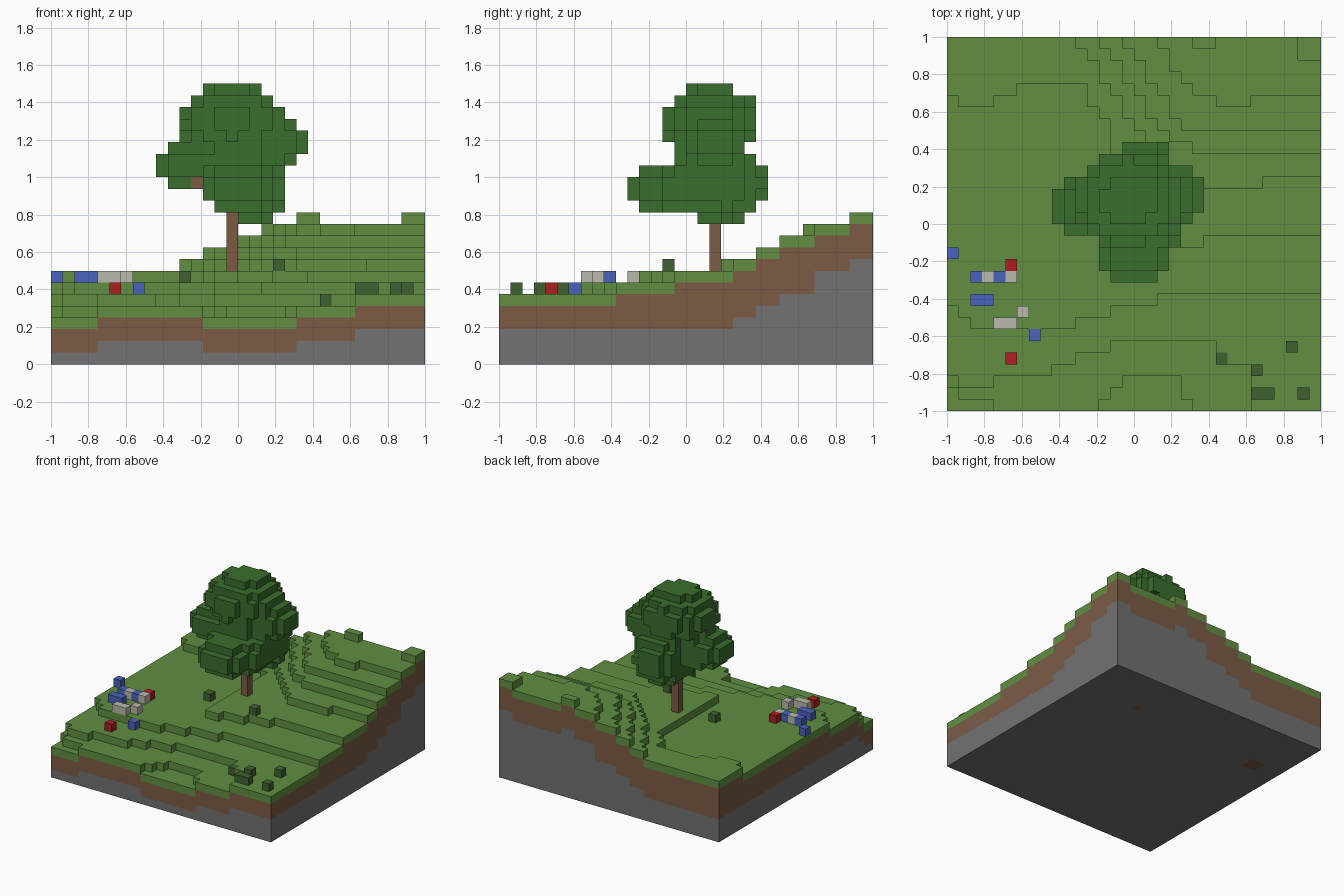
import bpy
import bmesh
from math import floor
from mathutils import Vector

if "Cube" in bpy.data.objects:
    bpy.data.objects.remove(bpy.data.objects["Cube"])

V = 1 / 16  # edge of one block
N = 32      # blocks per side


def material(name, r, g, b):
    m = bpy.data.materials.new(name)
    m.use_nodes = True
    m.diffuse_color = (r, g, b, 1)
    m.node_tree.nodes["Principled BSDF"].inputs["Base Color"].default_value = (r, g, b, 1)
    return m


grass = material("grass green", .119, .275, .054)
leaf = material("leaf green", .042, .156, .026)
earth = material("earth brown", .2, .105, .06)
stone = material("stone grey", .17, .168, .17)
white = material("petal white", .497, .49, .423)
blue = material("petal blue", .07, .125, .51)
red = material("petal red", .429, .013, .014)
bush = material("bush green", .051, .12, .03)

blocks = {}  # cell -> part name


def cell(x, y, z=0):
    return floor((x + 1) / V), floor((y + 1) / V), floor(z / V)


def centre(i, j, k=0):
    return Vector(((i + .5) * V - 1, (j + .5) * V - 1, (k + .5) * V))


# Terrain steps: each line lifts the ground behind it by one block
steps = [
    [(-1, -.88), (-.9, -.93), (-.75, -.94), (-.74, -1), (-.2, -1), (-.18, -.94),
     (-.1, -.85), (0, -.81), (.2, -.81), (.3, -.94), (.32, -1)],
    [(-1, -.81), (-.9, -.87), (-.65, -.82), (-.45, -.8), (-.3, -.7), (-.06, -.63),
     (.44, -.63), (.45, -.69), (.6, -.75), (.63, -1)],
    [(-1, -.44), (-.9, -.52), (-.8, -.56), (-.4, -.56), (-.06, -.45), (.3, -.375), (1, -.375)],
    [(-1, .75), (-.9, .64), (-.75, .64), (-.6, .75), (-.3, .75), (-.15, .53), (-.12, -.25),
     (.25, -.13), (.5, -.06), (1, -.06)],
    [(-.32, 2), (-.31, 1), (-.15, .75), (0, .5), (.2, .35), (.37, .19), (1, .25)],
    [(-.2, 2), (-.19, 1), (0, .7), (.2, .43), (.5, .375), (1, .375)],
    [(-.07, 2), (-.06, 1), (.12, .7), (.3, .5), (1, .5)],
    [(.11, 2), (.12, 1), (.2, .8), (.4, .66), (.62, .63), (.7, .69), (1, .69)],
    [(.86, 2), (.875, .875), (1, .875)],
]


def line_y(line, x):
    if x <= line[0][0]:
        return line[0][1]
    for (x0, y0), (x1, y1) in zip(line, line[1:]):
        if x <= x1:
            return y0 + (y1 - y0) * (x - x0) / (x1 - x0)
    return line[-1][1]


def height(i, j):
    p = centre(i, j)
    return 4 + sum(p.y > line_y(s, p.x) for s in steps)


# Ground: grass on earth on stone
stone_top = dict(zip(range(4, 14), (1, 2, 3, 3, 3, 4, 5, 6, 8, 9)))
ground = {(i, j): height(i, j) for i in range(N) for j in range(N)}
for i in (21, 22):
    ground[i, N - 1] = 13
for (i, j), h in ground.items():
    for k in range(h):
        blocks[i, j, k] = ("grass" if k == h - 1 else
                           "earth" if k >= stone_top[h] else "bedrock")

# Earth pockets reaching the underside
for x, y in ((-.78, .47), (-.72, .47), (-.78, .53), (-.72, .53), (.47, .59)):
    i, j, _ = cell(x, y)
    for k in range(3):
        blocks[i, j, k] = "earth"

# Leaf crown from rounded clumps: centre, radii
clumps = [
    ((-.03, .13, 1.3), (.28, .25, .205)),
    ((.16, .15, 1.18), (.21, .18, .16)),
    ((-.22, .1, 1.06), (.22, .17, .14)),
    ((-.0, -.1, .94), (.2, .215, .15)),
    ((.12, -.02, .95), (.15, .14, .14)),
    ((.05, .2, .97), (.21, .24, .22)),
    ((0, .12, 1.12), (.2, .2, .2)),
]
for i in range(N):
    for j in range(N):
        for k in range(11, 25):
            p = centre(i, j, k)
            for c, r in clumps:
                if sum(((p[a] - c[a]) / r[a]) ** 2 for a in range(3)) < 1:
                    blocks[i, j, k] = "tree_crown"

# Trunk with one side branch
ti, tj, _ = cell(-.03, .16)
for k in range(ground[ti, tj], 20):
    blocks[ti, tj, k] = "trunk"
bi, bj, bk = cell(-.22, .03, .97)
for i in range(bi, ti):
    blocks[i, bj, bk] = "branch"
for j in range(bj):
    blocks.pop((bi, j, bk), None)

# Flowers and bushes standing on the ground
plants = {
    "white_flowers": [(-.78, -.28), (-.66, -.28), (-.6, -.47), (-.72, -.53), (-.66, -.53)],
    "blue_flowers": [(-.97, -.16), (-.84, -.28), (-.72, -.28), (-.84, -.41), (-.78, -.41),
                     (-.53, -.59)],
    "red_flowers": [(-.66, -.22), (-.66, -.72)],
    "bushes": [(.47, -.72), (.66, -.78), (.84, -.66), (.66, -.91), (.72, -.91), (.91, -.91),
               (.22, -.09), (-.28, .03)],
}
for name, spots in plants.items():
    for x, y in spots:
        i, j, _ = cell(x, y)
        blocks[i, j, ground[i, j]] = name


def build(name, mat):
    """Mesh the exposed block faces of one part."""
    bm = bmesh.new()
    for c in [c for c, part in blocks.items() if part == name]:
        for axis in range(3):
            for sign in (-1, 1):
                n = list(c)
                n[axis] += sign
                if tuple(n) in blocks:
                    continue
                d = Vector((0, 0, 0))
                d[axis] = sign
                u = Vector((0, 0, 0))
                u[(axis + 1) % 3] = 1
                w = d.cross(u)
                mid = centre(*c) + d * V / 2
                bm.faces.new([bm.verts.new(mid + (u * a + w * b) * V / 2)
                              for a, b in ((-1, -1), (1, -1), (1, 1), (-1, 1))])
    bmesh.ops.remove_doubles(bm, verts=bm.verts, dist=V / 100)
    mesh = bpy.data.meshes.new(name)
    bm.to_mesh(mesh)
    bm.free()
    mesh.materials.append(mat)
    bpy.context.scene.collection.objects.link(bpy.data.objects.new(name, mesh))


for name, mat in {"grass": grass, "earth": earth, "bedrock": stone, "tree_crown": leaf,
                  "trunk": earth, "branch": earth, "white_flowers": white,
                  "blue_flowers": blue, "red_flowers": red, "bushes": bush}.items():
    build(name, mat)
